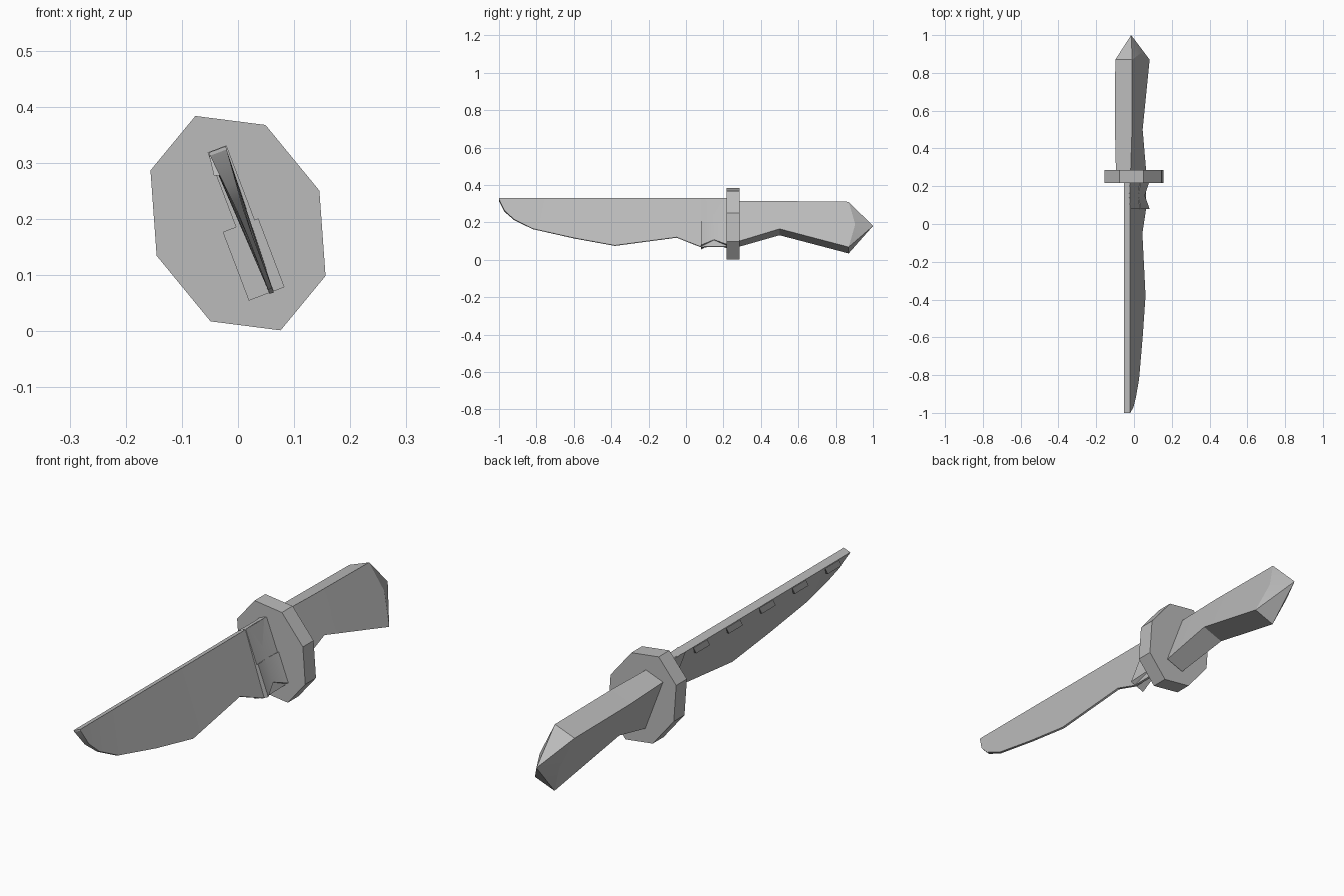
import bpy, bmesh, math
from mathutils import Vector

if "Cube" in bpy.data.objects:
    bpy.data.objects.remove(bpy.data.objects["Cube"], do_unlink=True)

steel = bpy.data.materials.new("grey steel")
steel.use_nodes = True
GREY = (0.5, 0.5, 0.5, 1)
steel.diffuse_color = GREY
steel.node_tree.nodes["Principled BSDF"].inputs["Base Color"].default_value = GREY

# The knife lies rolled about its length: n is sideways, h is towards the spine
ROLL = math.radians(20.8)
C, S = math.cos(ROLL), math.sin(ROLL)


def place(n, y, h):
    return Vector((C * n - S * h, y, 0.1925 + S * n + C * h))


def loft(name, rings, tip=None):
    """Skin rings of (n, y, h) points, closing the end with a cap or a tip."""
    bm = bmesh.new()
    rows = [[bm.verts.new(place(*p)) for p in ring] for ring in rings]
    count = len(rows[0])
    for a, b in zip(rows, rows[1:]):
        for i in range(count):
            j = (i + 1) % count
            bm.faces.new((a[i], a[j], b[j], b[i]))
    bm.faces.new(rows[0])
    if tip:
        point = bm.verts.new(place(*tip))
        for i in range(count):
            bm.faces.new((rows[-1][i], rows[-1][(i + 1) % count], point))
    else:
        bm.faces.new(rows[-1])
    bmesh.ops.recalc_face_normals(bm, faces=bm.faces)
    mesh = bpy.data.meshes.new(name)
    bm.to_mesh(mesh)
    bm.free()
    mesh.materials.append(steel)
    obj = bpy.data.objects.new(name, mesh)
    bpy.context.collection.objects.link(obj)
    bpy.ops.object.select_all(action="DESELECT")
    obj.select_set(True)
    bpy.context.view_layer.objects.active = obj
    bpy.ops.object.shade_smooth_by_angle(angle=math.radians(25))
    return obj


def box_ring(y, mid, half, bottom, top):
    return [(mid - half, y, top), (mid + half, y, top),
            (mid + half, y, bottom), (mid - half, y, bottom)]


# Blade: thick spine tapering to a thin curved edge
BLADE_N, SPINE = 0.012, 0.132
edge = [(0.23, -0.136), (0.08, -0.138), (-0.05, -0.083), (-0.38, -0.13), (-0.6, -0.087),
        (-0.82, -0.034), (-0.92, 0.019), (-0.97, 0.067), (-1.0, 0.13)]
rings = []
for y, low in edge:
    thin = 0.004 + 0.012 * max(0, (low - 0.0) / SPINE)
    rings.append([(BLADE_N - 0.016, y, SPINE + 0.004), (BLADE_N + 0.016, y, SPINE + 0.004),
                  (BLADE_N + thin, y, low), (BLADE_N - thin, y, low)])
loft("blade", rings)

# Small raised facets along one side of the spine
for k in range(5):
    y = -0.02 - 0.215 * k
    loft(f"spine_facet_{k + 1}",
         [[(0.0, y + d, SPINE), (-0.005, y + d, SPINE), (-0.01, y + d - 0.03, 0.095),
           (0.002, y + d - 0.03, 0.09)] for d in (0.045, -0.045)])

# Blade collar: upper grooved part and wider lower block, both waisted
loft("collar_upper", [box_ring(y, BLADE_N, half, -0.02, 0.137)
                      for y, half in ((0.08, 0.018), (0.15, 0.012), (0.23, 0.018))])
loft("collar_block", [box_ring(y, 0.003, half, low, -0.005)
                      for y, half, low in ((0.08, 0.034, -0.136), (0.15, 0.02, -0.1),
                                           (0.23, 0.034, -0.136))])

# Guard: point-symmetric octagonal plate
half_rim = [(-0.076, 0.191), (0.049, 0.175), (0.145, 0.058), (0.156, -0.094)]
rim = half_rim + [(-x, -z) for x, z in half_rim]
loft("guard", [[(C * x + S * z, y, C * z - S * x) for x, z in rim] for y in (0.217, 0.287)])

# Handle: slab grip with a finger hollow and a pointed butt
GRIP_N, GRIP_T = -0.015, 0.048
rings = []
for y, half, low, top, bulge in ((0.25, 0.04, -0.1, 0.121, 0), (0.29, 0.042, -0.108, 0.12, 0),
                                 (0.5, GRIP_T, -0.042, 0.117, 0),
                                 (0.87, GRIP_T, -0.146, 0.113, 0.035)):
    l, r, mid = GRIP_N - half, GRIP_N + half, (low + top) / 2
    rings.append([(l, y, top), (r, y, top), (r, y + bulge, mid),
                  (r, y, low), (l, y, low), (l, y + bulge, mid)])
loft("handle", rings, tip=(-0.0185, 1.0, -0.006))
